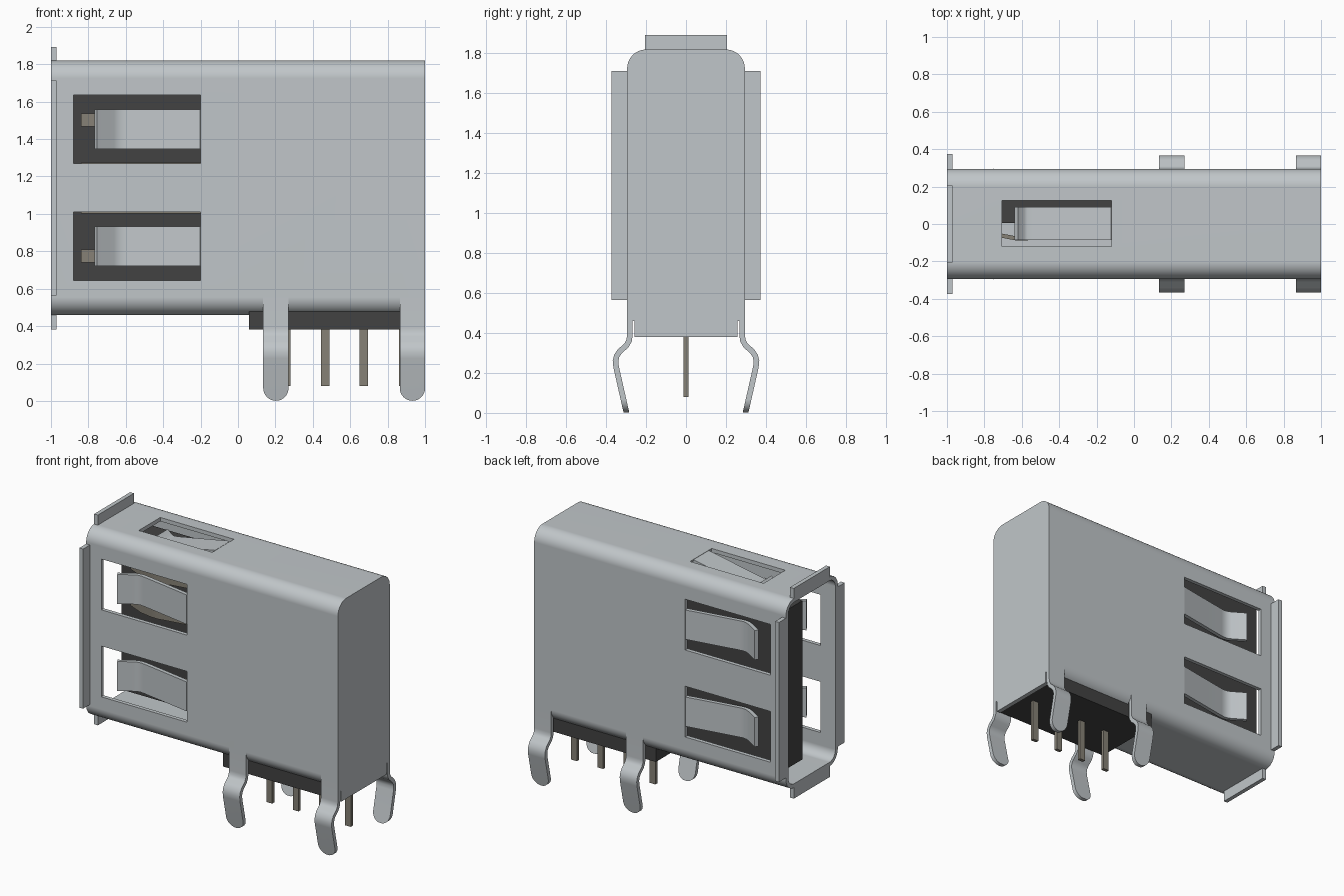
import bpy, bmesh, math
from mathutils import Vector

cube = bpy.data.objects.get("Cube")
if cube:
    bpy.data.objects.remove(cube, do_unlink=True)


def material(name, rgb):
    m = bpy.data.materials.new(name)
    m.use_nodes = True
    m.diffuse_color = (*rgb, 1)
    m.node_tree.nodes["Principled BSDF"].inputs["Base Color"].default_value = (*rgb, 1)
    return m


SILVER = material("silver metal", (0.53, 0.565, 0.585))
BLACK = material("black plastic", (0.055, 0.055, 0.055))
TIN = material("dull contact metal", (0.24, 0.22, 0.18))

# Outlines are drawn in two axes and extruded along the third
AXES = {
    "x": lambda u, v, w: (w, u, v),   # outline in y, z
    "y": lambda u, v, w: (u, w, v),   # outline in x, z
    "z": lambda u, v, w: (u, v, w),   # outline in x, y
}


def prism(name, outline, axis, w0, w1, mat):
    bm = bmesh.new()
    place = AXES[axis]
    face = bm.faces.new([bm.verts.new(place(u, v, w0)) for u, v in outline])
    new = bmesh.ops.extrude_face_region(bm, geom=[face])["geom"]
    shift = Vector(place(0, 0, w1 - w0))
    bmesh.ops.translate(bm, verts=[g for g in new if isinstance(g, bmesh.types.BMVert)], vec=shift)
    bmesh.ops.recalc_face_normals(bm, faces=bm.faces)
    me = bpy.data.meshes.new(name)
    bm.to_mesh(me)
    bm.free()
    me.materials.append(mat)
    ob = bpy.data.objects.new(name, me)
    bpy.context.collection.objects.link(ob)
    return ob


def box(name, x, y, z, mat):
    return prism(name, [(x[0], y[0]), (x[1], y[0]), (x[1], y[1]), (x[0], y[1])], "z", z[0], z[1], mat)


def ribbon(name, path, thick, axis, w0, w1, mat):
    """Bent sheet: thickens a centre line and extrudes it across its width."""
    pts = [Vector(p) for p in path]
    left, right = [], []
    for i, p in enumerate(pts):
        d = (pts[min(i + 1, len(pts) - 1)] - pts[max(i - 1, 0)]).normalized()
        n = Vector((-d.y, d.x)) * thick / 2
        left.append(p + n)
        right.append(p - n)
    return prism(name, left + right[::-1], axis, w0, w1, mat)


def arc(cu, cv, r, a0, a1, n=8):
    return [(cu + r * math.cos(math.radians(a0 + (a1 - a0) * i / n)),
             cv + r * math.sin(math.radians(a0 + (a1 - a0) * i / n))) for i in range(n + 1)]


def rounded(hw, z0, z1, r):
    return (arc(hw - r, z1 - r, r, 0, 90) + arc(-hw + r, z1 - r, r, 90, 180)
            + arc(-hw + r, z0 + r, r, 180, 270) + arc(hw - r, z0 + r, r, 270, 360))


def activate(ob):
    bpy.ops.object.select_all(action="DESELECT")
    ob.select_set(True)
    bpy.context.view_layer.objects.active = ob


def boolean(ob, cutter, operation="DIFFERENCE"):
    cutter.hide_render = True
    mod = ob.modifiers.new("cut", "BOOLEAN")
    mod.operation, mod.solver, mod.object = operation, "EXACT", cutter
    activate(ob)
    bpy.ops.object.modifier_apply(modifier=mod.name)
    bpy.data.objects.remove(cutter, do_unlink=True)


def smooth(ob):
    activate(ob)
    bpy.ops.object.shade_smooth_by_angle(angle=math.radians(32))
    mod = ob.modifiers.new("weighted normals", "WEIGHTED_NORMAL")
    mod.keep_sharp = True


T = 0.028            # sheet thickness
HW = 0.295           # half width of the shell
BOTTOM, TOP = 0.46, 1.82
WINDOWS = [(0.645, 1.01), (1.27, 1.635)]
LEGS = [(0.135, 0.27), (0.865, 1.0)]

# Shell: open rounded tube
shell = prism("shell", rounded(HW, BOTTOM, TOP, 0.095), "x", -1, 0.972, SILVER)
boolean(shell, prism("cutter", rounded(HW - T, BOTTOM + T, TOP - T, 0.067), "x", -1.1, 1.1, SILVER))
for z in WINDOWS:
    boolean(shell, box("cutter", (-0.88, -0.20), (-0.5, 0.5), z, SILVER))
boolean(shell, box("cutter", (-0.705, -0.12), (-0.12, 0.125), (1.6, 2), SILVER))
boolean(shell, box("cutter", (0.06, 1.1), (-0.245, 0.245), (0.4, 0.5), SILVER))
for x0, x1 in LEGS:
    boolean(shell, box("cutter", (x0, x1), (-0.5, 0.5), (0.4, 0.555), SILVER))
smooth(shell)

# Back plate with rounded top corners and a narrower lower edge
low = 0.258
plate = (arc(HW - 0.095, TOP - 0.095, 0.095, 0, 90) + arc(-HW + 0.095, TOP - 0.095, 0.095, 90, 180)
         + [(-HW, 0.555), (-HW + T, 0.555), (-HW + T, BOTTOM), (-low, BOTTOM), (-low, 0.38),
            (low, 0.38), (low, BOTTOM), (HW - T, BOTTOM), (HW - T, 0.555), (HW, 0.555)])
smooth(prism("back_plate", plate, "x", 0.972, 1.0, SILVER))

# Flanges around the opening
LIP = (-1.0, -0.97)
box("top_flange", LIP, (-0.205, 0.205), (TOP, 1.892), SILVER)
box("bottom_flange", LIP, (-0.205, 0.205), (0.382, BOTTOM), SILVER)
for side, s in (("right", -1), ("left", 1)):
    box(side + "_flange", LIP, sorted((s * HW, s * 0.373)), (0.565, 1.712), SILVER)

# Spring tongues in the side windows
SPRING = [(-0.20, 0.281), (-0.40, 0.246), (-0.585, 0.214), (-0.615, 0.211),
          (-0.645, 0.216), (-0.67, 0.228), (-0.76, 0.284)]
for s, side in ((-1, "front"), (1, "back")):
    for (z0, z1), level in zip(WINDOWS, ("lower", "upper")):
        smooth(ribbon(f"{side}_{level}_spring", [(x, s * y) for x, y in SPRING], T, "z",
                      z0 + 0.077, z1 - 0.077, SILVER))

# Spring tongue in the top
smooth(ribbon("top_spring", [(-0.12, 1.806), (-0.35, 1.762), (-0.54, 1.726), (-0.57, 1.723),
                             (-0.595, 1.73), (-0.63, 1.762)], T, "y", -0.085, 0.09, SILVER))

# Mounting legs with rounded feet
LEG = [(0.281, 0.555), (0.281, 0.39), (0.285, 0.362), (0.298, 0.338), (0.332, 0.308),
       (0.347, 0.285), (0.353, 0.26), (0.35, 0.23), (0.298, 0.0)]
for s, side in ((-1, "front"), (1, "back")):
    for (x0, x1), place in zip(LEGS, ("middle", "end")):
        leg = ribbon(f"{side}_{place}_leg", [(s * y, z) for y, z in LEG], T, "x", x0, x1, SILVER)
        r = (x1 - x0) / 2
        foot = [(x1 + 0.0001, 0.7), (x0 - 0.0001, 0.7)] + arc((x0 + x1) / 2, r + 0.001, r + 0.0001, 180, 360, 16)
        boolean(leg, prism("cutter", foot, "y", -0.6, 0.6, SILVER), "INTERSECT")
        smooth(leg)

# Plastic body and the contact board in the opening
box("body_block", (0.06, 0.971), (-0.257, 0.257), (0.382, 1.78), BLACK)
box("contact_board", (-0.93, 0.06), (0.005, 0.185), (0.57, 1.71), BLACK)

# Bowed contacts on the board
CONTACT = [(0.06, -0.01), (-0.25, -0.02), (-0.58, -0.078), (-0.63, -0.077), (-0.72, -0.06), (-0.835, -0.01)]
for i, z in enumerate((0.775, 1.035, 1.24, 1.502)):
    smooth(ribbon(f"contact_{i + 1}", CONTACT, 0.022, "z", z - 0.034, z + 0.034, TIN))

# Solder pins
for i, x in enumerate((0.2575, 0.4665, 0.673, 0.882)):
    box(f"solder_pin_{i + 1}", (x - 0.0225, x + 0.0225), (-0.012, 0.012), (0.08, 0.39), TIN)
